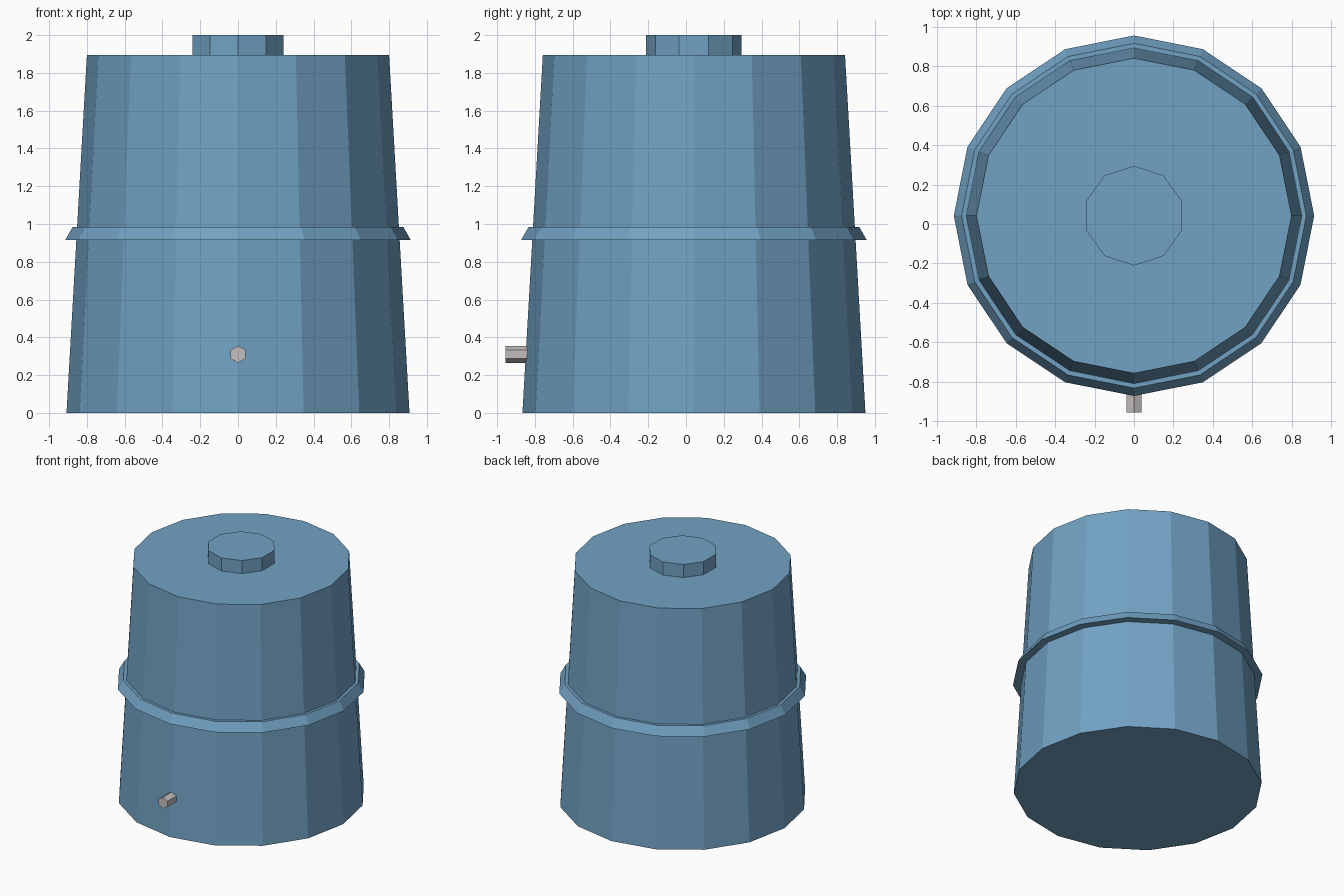
import bpy, bmesh, math
from mathutils import Matrix

if "Cube" in bpy.data.objects:
    bpy.data.objects.remove(bpy.data.objects["Cube"])

CY = 0.042  # the tank axis sits slightly behind the origin


def material(name, rgb):
    m = bpy.data.materials.new(name)
    m.diffuse_color = (*rgb, 1.0)
    m.use_nodes = True
    m.node_tree.nodes["Principled BSDF"].inputs["Base Color"].default_value = m.diffuse_color
    return m


blue = material("tank blue", (0.165, 0.36, 0.55))
grey = material("tap grey", (0.55, 0.52, 0.52))


def lathe(name, profile, sides, mat, matrix, closed=False):
    """Sweep (radius, z) points round the z axis, first vertex on -y.
    Open profiles get caps, closed ones become rings."""
    bm = bmesh.new()
    rings = []
    for r, z in profile:
        rings.append([bm.verts.new((r * math.sin(a), -r * math.cos(a), z))
                      for a in (2 * math.pi * i / sides for i in range(sides))])
    pairs = list(zip(rings, rings[1:]))
    if closed:
        pairs.append((rings[-1], rings[0]))
    else:
        bm.faces.new(rings[0])
        bm.faces.new(rings[-1])
    for lo, hi in pairs:
        for i in range(sides):
            j = (i + 1) % sides
            bm.faces.new((lo[i], lo[j], hi[j], hi[i]))
    bmesh.ops.transform(bm, matrix=matrix, verts=bm.verts)
    bmesh.ops.recalc_face_normals(bm, faces=bm.faces)
    me = bpy.data.meshes.new(name)
    bm.to_mesh(me)
    bm.free()
    me.materials.append(mat)
    ob = bpy.data.objects.new(name, me)
    bpy.context.collection.objects.link(ob)
    return ob


axis = Matrix.Translation((0, CY, 0))

# Tapered 16-sided body
lathe("tank_body", [(0.908, 0), (0.80, 1.895)], 16, blue, axis)

# Sloping band round the middle
lathe("middle_band", [(0.845, 0.915), (0.915, 0.915), (0.875, 0.985), (0.845, 0.985)],
      16, blue, axis, closed=True)

# Ten-sided lid; turned so a corner points to the back and front
lathe("lid", [(0.253, 1.88), (0.253, 2.0)], 10, blue, axis)

# Hexagonal outlet pointing to the front
lathe("outlet_tap", [(0.045, 0.80), (0.045, 0.956)], 6, grey,
      Matrix.Translation((0, 0, 0.31)) @ Matrix.Rotation(math.pi / 2, 4, 'X'))
